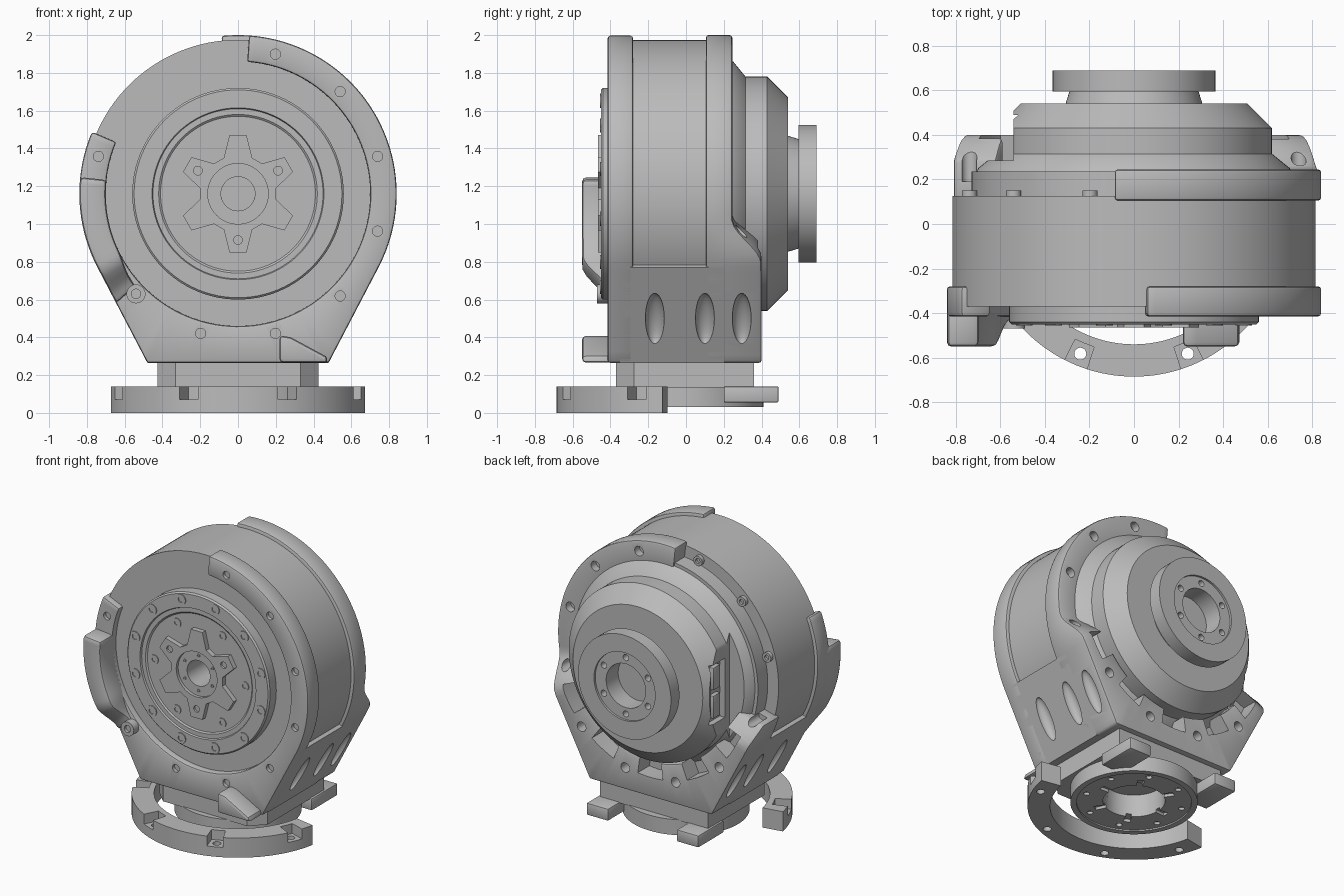
import bpy, bmesh, math
from math import sin, cos, radians, degrees, pi
from mathutils import Matrix, Vector

if "Cube" in bpy.data.objects:
    bpy.data.objects.remove(bpy.data.objects["Cube"])

grey = bpy.data.materials.new("machined_grey")
grey.use_nodes = True
grey.diffuse_color = (0.5, 0.5, 0.5, 1)
grey.node_tree.nodes["Principled BSDF"].inputs["Base Color"].default_value = (0.5, 0.5, 0.5, 1)

AXIS = 1.16                      # height of the main axis
R = 0.84                         # housing radius
FOOT = Vector((0.48, -0.895))    # lower corner of the housing, from the axis
CORNER = math.atan2(FOOT.y, FOOT.x)
TANGENT = CORNER + math.acos(R / FOOT.length)
cutters = []


def place(u, v, w, axis):
    return (u, w, AXIS + v) if axis == "y" else (u, v, w)


def finish(name, bm, bevel=0, cuts=()):
    bmesh.ops.remove_doubles(bm, verts=bm.verts, dist=1e-5)
    bmesh.ops.recalc_face_normals(bm, faces=bm.faces)
    me = bpy.data.meshes.new(name)
    bm.to_mesh(me)
    bm.free()
    ob = bpy.data.objects.new(name, me)
    bpy.context.collection.objects.link(ob)
    me.materials.append(grey)
    if bevel:
        m = ob.modifiers.new("bevel", "BEVEL")
        m.width, m.segments, m.limit_method, m.angle_limit = bevel, 2, "ANGLE", radians(40)
    for c in cuts:
        m = ob.modifiers.new("cut", "BOOLEAN")
        m.object, m.solver = c, "EXACT"
    bpy.context.view_layer.objects.active = ob
    for m in list(ob.modifiers):
        bpy.ops.object.modifier_apply(modifier=m.name)
    ob.data.shade_smooth()
    ob.data.set_sharp_from_angle(angle=radians(32))
    return ob


def cutter(ob):
    ob.hide_render = True
    cutters.append(ob)
    return ob


def lathe(name, profile, centres=((0, 0),), axis="y", segs=96, **kw):
    """Closed (radius, along) profile turned around each centre."""
    bm = bmesh.new()
    for cx, cy in centres:
        rings = [[bm.verts.new(place(cx + r * cos(2 * pi * i / segs), cy + r * sin(2 * pi * i / segs), w, axis))
                  for r, w in profile] for i in range(segs)]
        n = len(profile)
        for i in range(segs):
            a, b = rings[i], rings[(i + 1) % segs]
            for j in range(n):
                k = (j + 1) % n
                if profile[j][0] or profile[k][0]:
                    bm.faces.new((a[j], a[k], b[k], b[j]))
    bmesh.ops.dissolve_degenerate(bm, edges=bm.edges, dist=1e-6)
    return finish(name, bm, **kw)


def rod(r, lo, hi):
    return [(0, lo), (r, lo), (r, hi), (0, hi)]


def prism(name, pts, lo, hi, axis="y", **kw):
    bm = bmesh.new()
    a, b = ([bm.verts.new(place(u, v, w, axis)) for u, v in pts] for w in (lo, hi))
    bm.faces.new(a)
    bm.faces.new(b)
    for i in range(len(pts)):
        j = (i + 1) % len(pts)
        bm.faces.new((a[i], a[j], b[j], b[i]))
    return finish(name, bm, **kw)


def rect(x0, x1, y0, y1):
    return [(x0, y0), (x1, y0), (x1, y1), (x0, y1)]


def hull(a):
    """Housing outline: a circle running tangentially into a flat foot."""
    a = math.atan2(sin(a), abs(cos(a)))
    if a >= TANGENT:
        return R
    return min(R / cos(a - TANGENT), FOOT.y / sin(a))


def sector(name, spans, inner, outer, lo, hi, axis="y", **kw):
    """Arc-shaped bars; each limit is a number or a function of the angle."""
    val = lambda f, a: f(a) if callable(f) else f
    bm = bmesh.new()
    for a0, a1 in spans:
        n = max(2, round((a1 - a0) / 2.5))
        angs = [radians(a0 + (a1 - a0) * i / n) for i in range(n + 1)]
        corners = [c for c in (CORNER, -pi - CORNER) if angs[0] < c < angs[-1] and axis == "y"]
        angs = sorted([a for a in angs if all(abs(a - c) > 0.015 for c in corners)] + corners)
        loops = []
        for a in angs:
            ri, ro, l, h = (val(f, a) for f in (inner, outer, lo, hi))
            loops.append([bm.verts.new(place(r * cos(a), r * sin(a), w, axis))
                          for r, w in ((ri, l), (ro, l), (ro, h), (ri, h))])
        for p, q in zip(loops, loops[1:]):
            for j in range(4):
                k = (j + 1) % 4
                bm.faces.new((p[j], p[k], q[k], q[j]))
        bm.faces.new(loops[0])
        bm.faces.new(loops[-1])
    return finish(name, bm, **kw)


def circle(r, count, start=0):
    return [(r * cos(radians(start + 360 * i / count)), r * sin(radians(start + 360 * i / count)))
            for i in range(count)]


def ease(a, a0, a1):
    t = min(1, max(0, (a - a0) / (a1 - a0)))
    return t * t * (3 - 2 * t)


# Cutters: screw holes, side scoops, rear pockets
rim = circle(0.765, 12, 15)
front_holes = cutter(lathe("front_hole_cutter", rod(0.027, -0.6, -0.39), rim, segs=20))
rear_holes = cutter(lathe("rear_hole_cutter", rod(0.034, 0.19, 0.5), rim, segs=20))
bm = bmesh.new()
for side in (1, -1):
    for y in (-0.165, 0.10, 0.295):
        mat = (Matrix.Translation((side * 0.603, y, 0.5)) @ Matrix.Rotation(-side * TANGENT, 4, "Y")
               @ Matrix.Diagonal((0.045, 0.05, 0.15, 1)))
        bmesh.ops.create_uvsphere(bm, u_segments=24, v_segments=16, radius=1, matrix=mat)
scoops = cutter(finish("scoop_cutter", bm))
pockets = cutter(sector("pocket_cutter", [(a - 7.5, a + 7.5) for a in (-150, -120, -90, -60, -30)],
                        0.6, 0.755, 0.27, 0.5))

# Main drum and housing shells
lathe("drum", [(0, 0), (0.09, 0), (0.09, -0.37), (0.815, -0.37), (0.815, 0.125), (0.73, 0.125),
               (0.73, 0.235), (0, 0.235)], segs=128, cuts=[front_holes])
sector("front_plate", [(-203, 86)], 0.70, hull, -0.415, -0.28, bevel=0.014, cuts=[front_holes, scoops])
sector("saddle", [(degrees(-pi - TANGENT), degrees(TANGENT))], 0.70, hull, -0.35, 0.2, cuts=[scoops])


def rear_depth(a):
    return 0.245 + 0.155 * ease(-math.atan2(sin(a), abs(cos(a))), radians(9), radians(26))


sector("rear_plate", [(-165, 96)], 0.64, hull, 0.105, rear_depth, bevel=0.014,
       cuts=[pockets, rear_holes, scoops])

# Raised bumpers on the front
sector("side_bumper", [(174, 222)], lambda a: 0.70 + 0.03 * ease(a, radians(205), radians(222)), hull,
       lambda a: -0.55 + 0.12 * ease(a, radians(208), radians(222)), -0.37, bevel=0.02)
lathe("bumper_boss", [(0, -0.4), (0.05, -0.4), (0.05, -0.47), (0.025, -0.47), (0.025, -0.45), (0, -0.45)],
      [(-0.54, -0.53)], segs=32)
prism("foot_bumper", [(0.22, -0.893), (0.48, -0.893), (0.465, -0.86), (0.28, -0.76), (0.22, -0.75)],
      -0.55, -0.38, bevel=0.02)

# Output face: bolted ring, recessed disc and six-armed spider
lathe("front_ring", [(0.09, -0.36), (0.09, -0.43), (0.41, -0.43), (0.42, -0.438), (0.45, -0.438),
                     (0.455, -0.45), (0.55, -0.45), (0.56, -0.44), (0.56, -0.36)])
hub_cut = cutter(lathe("hub_cutter", [(0, -0.3), (0.09, -0.3), (0.09, -0.443), (0.16, -0.443),
                                      (0.16, -0.6), (0, -0.6)], segs=64))
arm_holes = cutter(lathe("arm_hole_cutter", rod(0.023, -0.45, -0.6), circle(0.245, 3, 30), segs=20))
spider = []
for k in range(6):
    d = Vector((cos(radians(30 + 60 * k)), sin(radians(30 + 60 * k))))
    n = Vector((-d.y, d.x))
    spider += [tuple(d * r + n * s) for r, s in ((0.19, -0.075), (0.31, -0.045), (0.31, 0.045), (0.19, 0.075))]
prism("spider", spider, -0.465, -0.42, cuts=[hub_cut, arm_holes])


def bolts(name, r, face, centres, out=-1):
    s = out
    lathe(name, [(0, face - s * 0.02), (r, face - s * 0.02), (r, face + s * 0.006), (r * 0.5, face + s * 0.006),
                 (r * 0.5, face - s * 0.01), (0, face - s * 0.01)], centres, segs=18)


bolts("ring_bolts", 0.038, -0.45, circle(0.51, 12, 15))
bolts("disc_bolts", 0.032, -0.43, circle(0.355, 6))
bolts("hub_bolts", 0.012, -0.443, circle(0.125, 6, 30))
bolts("drum_rear_bolts", 0.034, 0.145, circle(0.765, 12, 15)[3:6], 1)

# Stepped rear cap with a flat side carrying the connectors
flat = cutter(prism("flat_cutter", rect(-1, -0.54, -0.6, 0.6), 0.285, 0.7))
socket = cutter(prism("socket_cutter", rect(-0.6, -0.50, -0.21, 0.21), 0.335, 0.49))
lathe("rear_cap", [(0, 0.2), (0.72, 0.2), (0.70, 0.25), (0.62, 0.315), (0.62, 0.43), (0.51, 0.54), (0, 0.54)],
      segs=128, cuts=[flat, socket])
for i, z in enumerate((-0.1, 0.1)):
    prism(f"connector_{i + 1}", rect(-0.53, -0.49, z - 0.08, z + 0.08), 0.37, 0.45, bevel=0.006)
flange_holes = cutter(lathe("flange_hole_cutter", rod(0.022, 0.6, 0.8), circle(0.2, 6, 30), segs=20))
lathe("rear_flange", [(0.155, 0.53), (0.31, 0.53), (0.29, 0.595), (0.365, 0.595), (0.365, 0.69), (0.24, 0.69),
                      (0.24, 0.675), (0.155, 0.675)], cuts=[flange_holes])

# Pedestal: neck, lugs and round mounting disc
bore = cutter(lathe("bore_cutter", rod(0.2, -0.1, 0.2), axis="z", segs=64))
prism("neck", [(-0.33, -0.37), (0.33, -0.37), (0.425, -0.275), (0.425, 0.36), (-0.425, 0.36), (-0.425, -0.275)],
      0.135, 0.28, "z", cuts=[bore])
for side, label in ((1, "left"), (-1, "right")):
    x0, x1 = sorted((side * 0.27, side * 0.44))
    prism(f"{label}_lug", rect(x0, x1, 0.2, 0.49), 0.055, 0.14, "z", bevel=0.008)
slots = cutter(sector("slot_cutter", [(a - 5, a + 5) for a in range(0, 360, 60)], 0.15, 0.27, -0.1, 0.06, "z"))
disc_holes = cutter(lathe("disc_hole_cutter", rod(0.02, -0.1, 0.06), circle(0.32, 8, 22.5), "z", 16))
lathe("mounting_disc", [(0.2, 0.04), (0.37, 0.04), (0.37, 0.03), (0.41, 0.03), (0.41, 0.14), (0.2, 0.14)],
      axis="z", cuts=[slots, disc_holes])

# Separate half clamp ring around the front of the pedestal
spots = circle(0.63, 8, 202.5)[:4]
clamp_holes = cutter(lathe("clamp_hole_cutter", rod(0.027, -0.1, 0.3), spots, "z", 20))
notches = cutter(sector("notch_cutter", [(a - 4.5, a + 4.5) for a in (202.5, 247.5, 292.5, 337.5)],
                        0.58, 0.75, 0.07, 0.3, "z"))
sector("clamp_ring", [(190.5, 349.5)], 0.54, 0.685, 0, 0.14, "z", cuts=[notches, clamp_holes])

for c in cutters:
    bpy.data.objects.remove(c)
